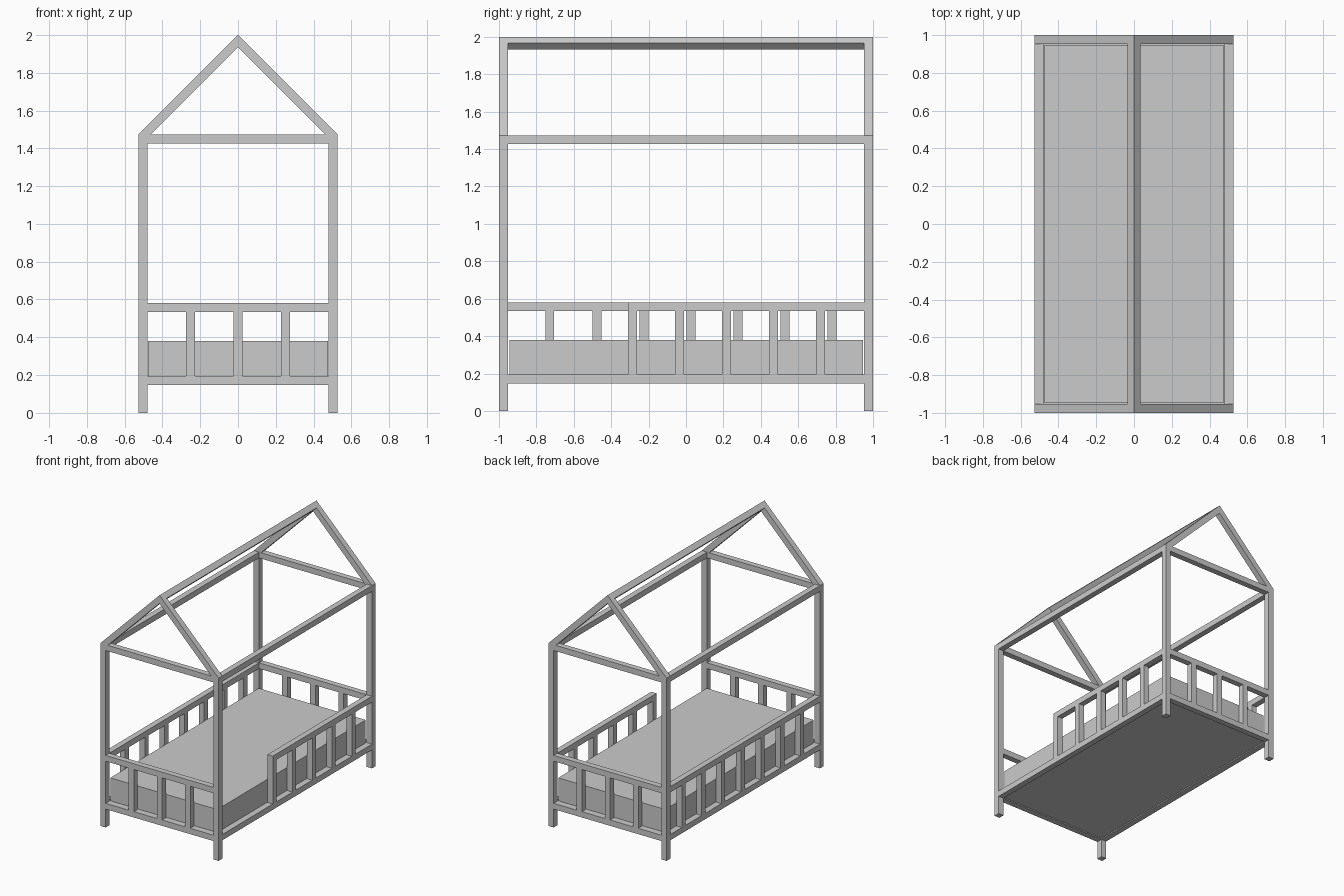
import bpy, bmesh

if "Cube" in bpy.data.objects:
    bpy.data.objects.remove(bpy.data.objects["Cube"])

T = 0.047            # timber thickness
X, Y = 0.527, 1.0    # outer half sizes
EAVE, PEAK = 1.473, 2.0
XI, YI = X - T, Y - T
V = T * 2 ** 0.5     # vertical depth of a 45 degree timber

grey = bpy.data.materials.new("plain_grey")
grey.diffuse_color = (0.6, 0.6, 0.6, 1)
grey.use_nodes = True
grey.node_tree.nodes["Principled BSDF"].inputs["Base Color"].default_value = grey.diffuse_color


def add_object(name, bm):
    bmesh.ops.recalc_face_normals(bm, faces=bm.faces)
    mesh = bpy.data.meshes.new(name)
    bm.to_mesh(mesh)
    bm.free()
    mesh.materials.append(grey)
    obj = bpy.data.objects.new(name, mesh)
    bpy.context.collection.objects.link(obj)


def prism(name, profile, y0, y1):
    """Extrude an x-z profile from y0 to y1."""
    bm = bmesh.new()
    face = bm.faces.new([bm.verts.new((x, y0, z)) for x, z in profile])
    ext = bmesh.ops.extrude_face_region(bm, geom=[face])
    verts = [g for g in ext["geom"] if isinstance(g, bmesh.types.BMVert)]
    bmesh.ops.translate(bm, verts=verts, vec=(0, y1 - y0, 0))
    add_object(name, bm)


def box(name, x0, x1, y0, y1, z0, z1):
    prism(name, [(x0, z0), (x1, z0), (x1, z1), (x0, z1)], y0, y1)


def span(s, inner, outer):
    return (inner, outer) if s > 0 else (-outer, -inner)


RAILS = {"bottom_rail": 0.148, "guard_rail": 0.534, "eave_beam": EAVE - T}
Z0, Z1 = 0.148 + T, 0.534    # slat bottom and top

# Front and back: rails, slats and gable rafters
for s, end in ((-1, "front"), (1, "back")):
    y = span(s, YI, Y)
    for part, z in RAILS.items():
        box(f"{end}_{part}", -XI, XI, *y, z, z + T)
    for i in (-1, 0, 1):
        box(f"{end}_slat", i * 0.251 - T / 2, i * 0.251 + T / 2, *y, Z0, Z1)
    for m in (-1, 1):
        prism(f"{end}_rafter", [(m * X, EAVE), (0, PEAK), (0, PEAK - V),
                                (m * (X - V), EAVE)], *y)
        box(f"{end}_post", *span(m, XI, X), *y, 0, EAVE)

# Sides: the right guard leaves an entry gap at the front
sides = ((-1, "left", -YI, [-0.728 + 0.2515 * i for i in range(7)]),
         (1, "right", -0.31, [-0.2865 + 0.2515 * i for i in range(5)]))
for s, side, start, slats in sides:
    x = span(s, XI, X)
    for part, z in RAILS.items():
        box(f"{side}_{part}", *x, start if part == "guard_rail" else -YI, YI, z, z + T)
    for y in slats:
        box(f"{side}_slat", *x, y - T / 2, y + T / 2, Z0, Z1)

# Ridge beam set on its corner
prism("ridge_beam", [(0, PEAK), (V / 2, PEAK - V / 2), (0, PEAK - V),
                     (-V / 2, PEAK - V / 2)], -YI, YI)

# Base board between the bottom rails, and the mattress on it
box("base_board", -XI, XI, -YI, YI, 0.157, Z0)
box("mattress", -0.477, 0.477, -0.945, 0.945, Z0, 0.38)
